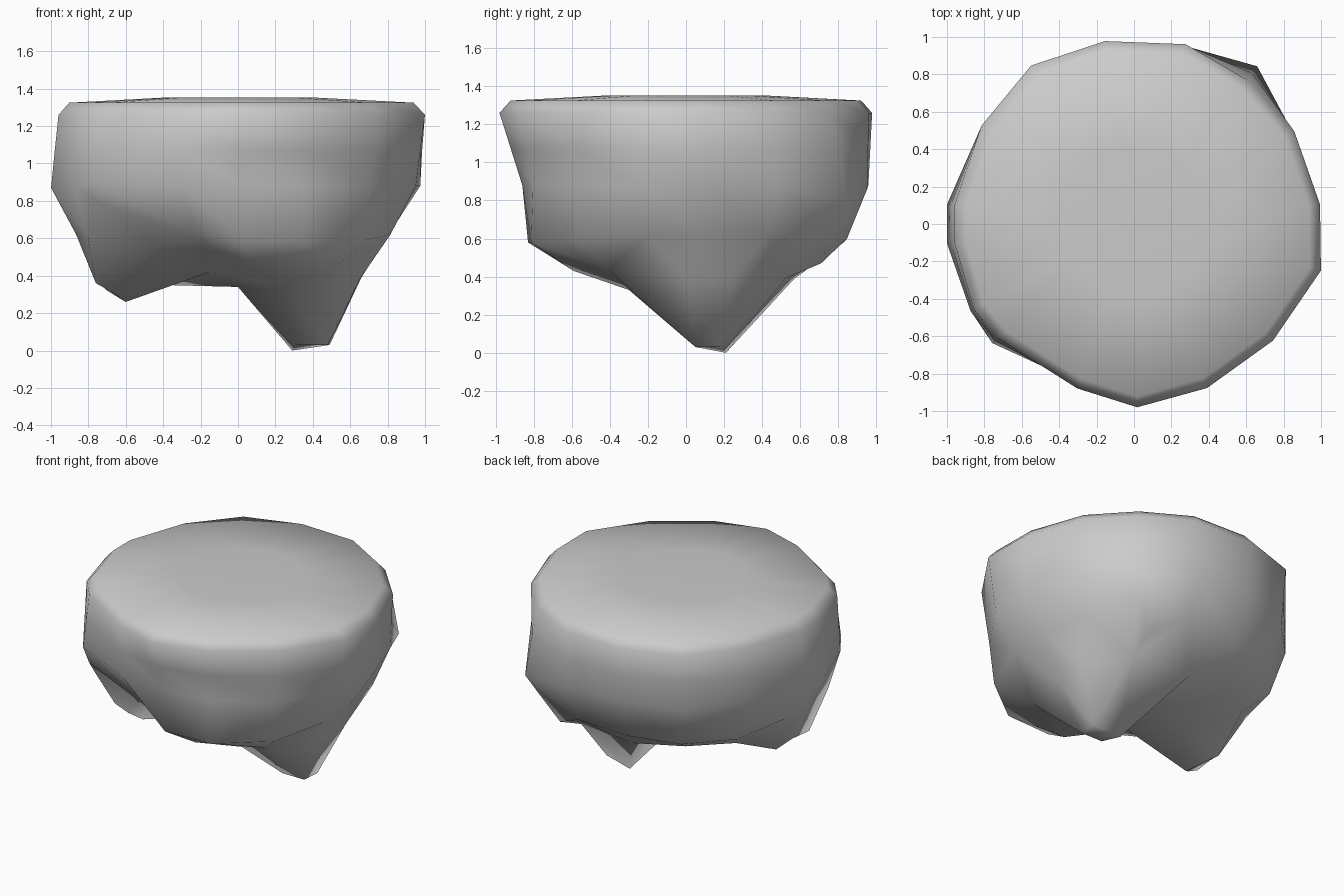
import bpy, bmesh, math
from mathutils import Vector
from mathutils.geometry import delaunay_2d_cdt

# direction of each column round the rock, counter-clockwise from +x
ANGLES = [6, 30, 52, 74, 99, 123, 147, 174, 186, 208, 220, 251, 271, 294, 320, 346]
N = len(ANGLES)

# radius and height of the rim, the widest belt and the lower edge
RIM = [1.0, .99, .98, 1.0, .99, 1.01, .97, .965, .965, .97, .95, .93, .98, .96, .97, 1.03]
MID = [.98, .97, 1.07, .99, .97, .98, .97, 1.005, 1.005, .99, .99, .90, .86, .88, .92, .98]
MID_Z = [.88, .88, .80, .86, .88, .86, .88, .87, .87, .88, .89, .88, .88, .88, .88, .88]
LOW = [.81, .86, .98, .88, .84, .84, .87, .86, .87, .91, .95, .70, .83, .89, .89, .84]
LOW_Z = [.62, .62, .66, .60, .58, .56, .58, .62, .62, .61, .78, .61, .58, .58, .59, .62]

# underside: main point, second point, front ledge, rear bumps, hollow
UNDER = [
    (.29, .21, 0), (.49, .18, .03), (.31, .05, .03), (.48, .05, .03),
    (-.60, -.20, .26), (-.76, -.28, .36), (-.67, -.26, .31), (-.70, 0, .32),
    (-.74, -.12, .36), (-.38, .04, .35), (0, .12, .34), (-.2, .32, .36),
    (.02, .57, .39), (.48, .71, .47), (.45, .52, .39), (-.36, .52, .45),
    (-.62, .33, .47), (.08, -.59, .43), (.24, -.30, .33), (.65, 0, .38),
    (.66, .25, .39), (-.42, -.46, .56), (-.15, -.25, .42), (.5, -.4, .43),
]

bm = bmesh.new()


def ring(radii, zs):
    return [bm.verts.new((r * math.cos(math.radians(a)), r * math.sin(math.radians(a)), z))
            for a, r, z in zip(ANGLES, radii, zs)]


# Flat top, rounded rim and side wall
rings = [
    ring([r * .42 for r in RIM], [1.352] * N),
    ring([r * .94 for r in RIM], [1.325] * N),
    ring(RIM, [1.26] * N),
    ring([(a + b) / 2 for a, b in zip(RIM, MID)], [1.07] * N),
    ring(MID, MID_Z),
    ring(LOW, LOW_Z),
]
bm.faces.new(rings[0])
for up, down in zip(rings, rings[1:]):
    for i in range(N):
        j = (i + 1) % N
        bm.faces.new((up[i], down[i], down[j], up[j]))

# Craggy underside filled between the lowest ring and the listed points
pts = rings[-1] + [bm.verts.new(p) for p in UNDER]
flat = [Vector((v.co.x, v.co.y)) for v in pts]
res = delaunay_2d_cdt(flat, [], [list(range(N))], 1, 1e-5)
for f in res[2]:
    bm.faces.new([pts[res[3][k][0]] for k in reversed(f)])

bmesh.ops.recalc_face_normals(bm, faces=bm.faces)
for f in bm.faces:
    f.smooth = True
mesh = bpy.data.meshes.new("floating_rock")
bm.to_mesh(mesh)
bm.free()
rock = bpy.data.objects.new("floating_rock", mesh)
bpy.context.collection.objects.link(rock)
